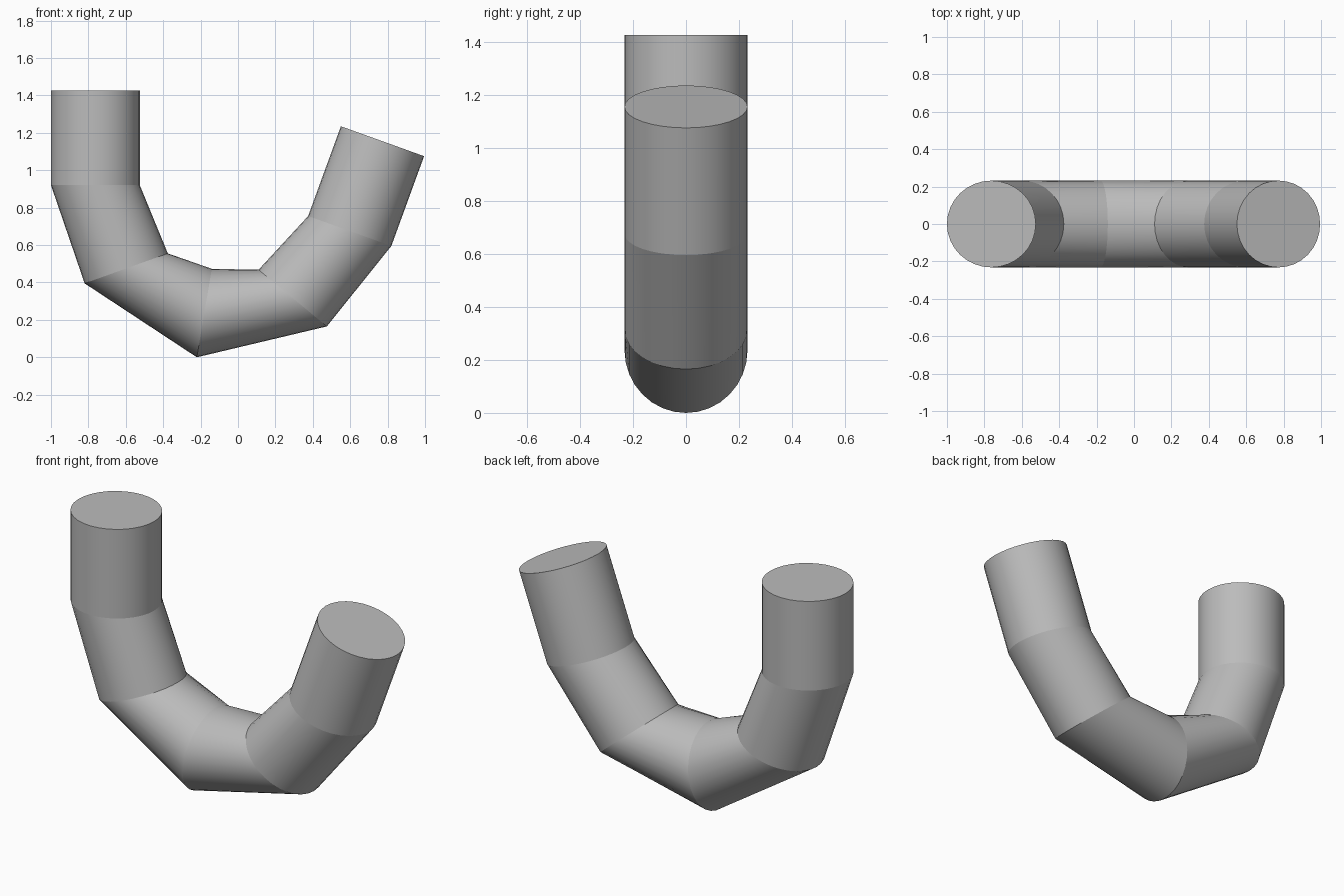
import bpy, bmesh, math
from mathutils import Vector

if "Cube" in bpy.data.objects:
    bpy.data.objects.remove(bpy.data.objects["Cube"], do_unlink=True)

SIDES = 32
HALF_DEPTH = 0.232

grey = bpy.data.materials.new("plain grey")
grey.use_nodes = True
grey.diffuse_color = (0.5, 0.5, 0.5, 1)
grey.node_tree.nodes["Principled BSDF"].inputs["Base Color"].default_value = (0.5, 0.5, 0.5, 1)


def add_ring(bm, outer, inner):
    """Elliptical ring spanning two points of the xz plane."""
    a, b = Vector((outer[0], 0, outer[1])), Vector((inner[0], 0, inner[1]))
    mid, axis = (a + b) / 2, (b - a) / 2
    depth = Vector((0, HALF_DEPTH, 0))
    angles = [2 * math.pi * i / SIDES for i in range(SIDES)]
    return [bm.verts.new(mid + axis * math.cos(t) + depth * math.sin(t)) for t in angles]


def pipe_section(name, start, end):
    """Closed pipe section lofted between two rings."""
    bm = bmesh.new()
    r0, r1 = add_ring(bm, *start), add_ring(bm, *end)
    for i in range(SIDES):
        j = (i + 1) % SIDES
        bm.faces.new((r0[i], r0[j], r1[j], r1[i]))
    bm.faces.new(r0)
    bm.faces.new(r1)
    bmesh.ops.recalc_face_normals(bm, faces=bm.faces[:])
    mesh = bpy.data.meshes.new(name)
    bm.to_mesh(mesh)
    bm.free()
    mesh.materials.append(grey)
    obj = bpy.data.objects.new(name, mesh)
    bpy.context.collection.objects.link(obj)
    bpy.ops.object.select_all(action='DESELECT')
    obj.select_set(True)
    bpy.context.view_layer.objects.active = obj
    bpy.ops.object.shade_smooth_by_angle(angle=math.radians(30))


# Joint rings along the bend: outer point, inner point
right_top = ((-1.0, 1.425), (-0.525, 1.425))
right_upper = ((-1.0, 0.92), (-0.525, 0.92))
right_lower = ((-0.82, 0.395), (-0.375, 0.555))
bottom = ((-0.22, 0.0), (-0.14, 0.473))
left_lower = ((0.475, 0.165), (0.11, 0.468))
left_upper = ((0.82, 0.595), (0.375, 0.755))
left_top = ((0.995, 1.075), (0.55, 1.235))

# Six pipe sections
pipe_section("right_end_pipe", right_top, right_upper)
pipe_section("right_upper_bend", right_upper, right_lower)
pipe_section("right_lower_bend", right_lower, bottom)
pipe_section("bottom_bend", bottom, left_lower)
pipe_section("left_lower_bend", left_lower, left_upper)
pipe_section("left_end_pipe", left_upper, left_top)
